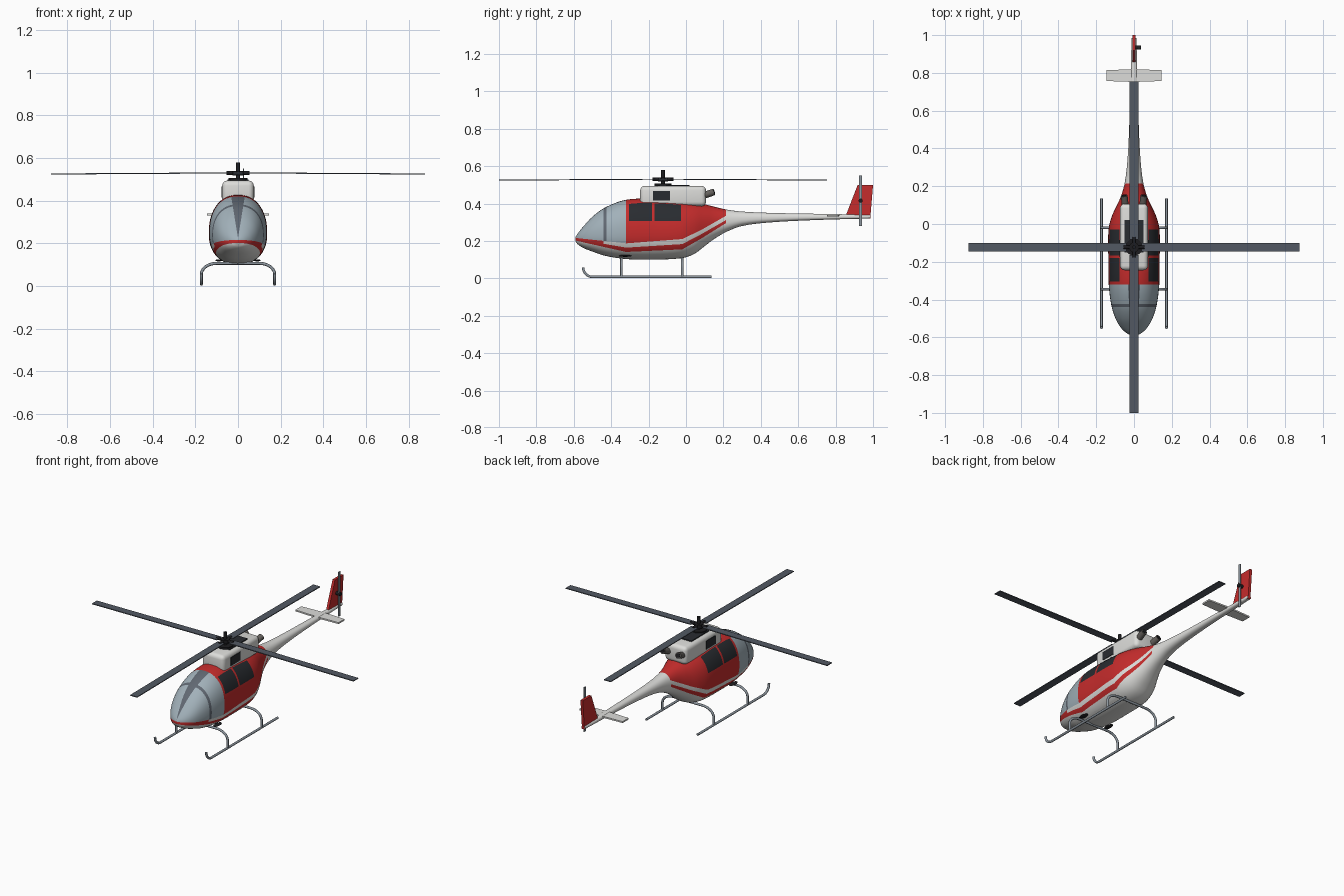
import bpy, bmesh, math
from mathutils import Matrix, Vector

if "Cube" in bpy.data.objects:
    bpy.data.objects.remove(bpy.data.objects["Cube"])


def material(name, r, g, b):
    m = bpy.data.materials.new(name)
    m.use_nodes = True
    m.diffuse_color = (r, g, b, 1)
    m.node_tree.nodes["Principled BSDF"].inputs["Base Color"].default_value = (r, g, b, 1)
    return m


WHITE = material("white_paint", 0.72, 0.72, 0.70)
RED = material("red_paint", 0.56, 0.025, 0.025)
GLASS = material("pale_glass", 0.36, 0.44, 0.49)
FRAME = material("glass_frame", 0.12, 0.14, 0.17)
DARK = material("dark_window", 0.022, 0.025, 0.03)
BLADE = material("blade_slate", 0.085, 0.10, 0.125)
STEEL = material("skid_steel", 0.27, 0.31, 0.35)
BLACK = material("black_metal", 0.012, 0.012, 0.014)
EXHAUST = material("exhaust_metal", 0.13, 0.12, 0.11)


def finish(name, bm, *mats, angle=35):
    bmesh.ops.recalc_face_normals(bm, faces=bm.faces)
    me = bpy.data.meshes.new(name)
    bm.to_mesh(me)
    bm.free()
    for m in mats:
        me.materials.append(m)
    me.shade_smooth()
    me.set_sharp_from_angle(angle=math.radians(angle))
    ob = bpy.data.objects.new(name, me)
    bpy.context.collection.objects.link(ob)
    return ob


def box(name, lo, hi, mat, bevel=0):
    lo, hi = Vector(lo), Vector(hi)
    bm = bmesh.new()
    bmesh.ops.create_cube(bm, size=1)
    bmesh.ops.scale(bm, vec=hi - lo, verts=bm.verts)
    bmesh.ops.translate(bm, vec=(lo + hi) / 2, verts=bm.verts)
    if bevel:
        bmesh.ops.bevel(bm, geom=bm.edges[:], offset=bevel, segments=4, profile=0.5, affect='EDGES')
    return finish(name, bm, mat)


def rod(name, a, b, r, mat, r2=None, sides=20):
    a, b = Vector(a), Vector(b)
    bm = bmesh.new()
    turn = (b - a).to_track_quat('Z', 'Y').to_matrix().to_4x4()
    bmesh.ops.create_cone(bm, cap_ends=True, segments=sides, radius1=r, radius2=r2 or r,
                          depth=(b - a).length, matrix=Matrix.Translation((a + b) / 2) @ turn)
    return finish(name, bm, mat)


def plate(name, outline, thickness, mat):
    """Extrude a closed outline symmetrically by a thickness vector."""
    t = Vector(thickness)
    bm = bmesh.new()
    face = bm.faces.new([bm.verts.new(Vector(p) - t / 2) for p in outline])
    ext = bmesh.ops.extrude_face_region(bm, geom=[face])
    bmesh.ops.translate(bm, vec=t, verts=[v for v in ext["geom"] if isinstance(v, bmesh.types.BMVert)])
    return finish(name, bm, mat)


def tube(name, points, r, mat):
    cu = bpy.data.curves.new(name, 'CURVE')
    cu.dimensions = '3D'
    cu.bevel_depth, cu.bevel_resolution, cu.use_fill_caps = r, 3, True
    sp = cu.splines.new('POLY')
    sp.points.add(len(points) - 1)
    for p, co in zip(sp.points, points):
        p.co = (*co, 1)
    sp.use_smooth = True
    cu.materials.append(mat)
    ob = bpy.data.objects.new(name, cu)
    bpy.context.collection.objects.link(ob)
    bpy.ops.object.select_all(action='DESELECT')
    ob.select_set(True)
    bpy.context.view_layer.objects.active = ob
    bpy.ops.object.convert(target='MESH')


# Fuselage and tail boom: stations of y, top, bottom, half width
STATIONS = [(-.592, .218, .202, .008), (-.58, .238, .183, .036), (-.55, .276, .163, .069),
            (-.5, .33, .143, .098), (-.43, .38, .12, .12), (-.32, .42, .103, .134),
            (-.18, .426, .1, .136), (-.03, .416, .107, .135), (.04, .408, .128, .118),
            (.1, .396, .172, .09), (.15, .383, .21, .068), (.215, .368, .248, .05),
            (.3, .357, .28, .038), (.45, .35, .299, .028), (.7, .345, .312, .02), (.985, .34, .32, .013)]


def slope(i, k):
    a, b = STATIONS[max(i - 1, 0)], STATIONS[min(i + 1, len(STATIONS) - 1)]
    return (b[k] - a[k]) / (b[0] - a[0])


def section(bm, y, top, bottom, half, n=56):
    mid, ring = bottom + 0.45 * (top - bottom), []
    for j in range(n):
        a = math.tau * j / n
        c, s = math.cos(a), math.sin(a)
        x = half * math.copysign(abs(c) ** 0.88, c)
        z = mid + (top - mid if s > 0 else mid - bottom) * math.copysign(abs(s) ** 0.88, s)
        ring.append(bm.verts.new((x, y, z)))
    return ring


bm = bmesh.new()
rings = []
for i in range(len(STATIONS) - 1):
    p, q = STATIONS[i], STATIONS[i + 1]
    h = q[0] - p[0]
    for t in (0, .25, .5, .75):
        vals = [(2*t**3 - 3*t*t + 1) * p[k] + (t**3 - 2*t*t + t) * h * slope(i, k)
                + (3*t*t - 2*t**3) * q[k] + (t**3 - t*t) * h * slope(i + 1, k) for k in (1, 2, 3)]
        rings.append(section(bm, p[0] + t * h, *vals))
rings.append(section(bm, *STATIONS[-1]))
for a, b in zip(rings, rings[1:]):
    for j in range(len(a)):
        k = (j + 1) % len(a)
        bm.faces.new((a[j], a[k], b[k], b[j]))
bm.faces.new(rings[0])
bm.faces.new(rings[-1])


def cut(co, no, y0=-1, y1=1):
    faces = [f for f in bm.faces if y0 < f.calc_center_median().y < y1]
    geom = set(faces)
    for f in faces:
        geom.update(f.edges)
        geom.update(f.verts)
    bmesh.ops.bisect_plane(bm, geom=list(geom), plane_co=co, plane_no=no, dist=1e-5)


# Paint lines: trim stripe edges as heights at each break along the body
BREAKS = (-.6, -.32, -.02, .08, .215)
EDGES = ((.217, .187, .21, .258, .335), (.212, .164, .183, .235, .312), (.204, .141, .155, .212, .296))
WINDOWS = ((-.305, -.181), (-.168, -.028))
SPLIT, ARCH, SILL, ROOF = -.32, (-.44, -.424), .307, .078
for y in (*BREAKS[1:], *ARCH, *WINDOWS[0], *WINDOWS[1]):
    cut((0, y, 0), (0, 1, 0))
for line in EDGES:
    for y0, y1, z0, z1 in zip(BREAKS, BREAKS[1:], line, line[1:]):
        cut((0, y0, z0), (0, z0 - z1, y1 - y0), y0, y1)
for side in (-1, 1):
    cut((0, 0, .225), (side, 0, -.165), -.6, SPLIT)
    cut((side * ROOF, 0, 0), (1, 0, 0), SPLIT, -.02)
cut((0, 0, SILL), (0, 0, 1), SPLIT, -.02)


def height(line, y):
    for y0, y1, z0, z1 in zip(BREAKS, BREAKS[1:], line, line[1:]):
        if y <= y1:
            return z0 + (z1 - z0) * (y - y0) / (y1 - y0)


def paint(c):
    if c.y > BREAKS[-1]:
        return 0
    upper, lower, belly = (height(e, c.y) for e in EDGES)
    if c.z < belly:
        return 0
    if c.z < upper:
        return 1 if c.z < lower or c.y < ARCH[0] else 0
    if c.y < SPLIT:
        framed = abs(c.x) < .165 * (c.z - .225) or ARCH[0] < c.y < ARCH[1]
        return 3 if framed else 2
    if c.z > SILL and abs(c.x) > ROOF and any(a < c.y < b for a, b in WINDOWS):
        return 4
    return 1


for f in bm.faces:
    f.material_index = paint(f.calc_center_median())
finish("fuselage", bm, WHITE, RED, GLASS, FRAME, DARK, angle=50)

# Engine housing with intakes, top cover and exhausts
box("engine_housing", (-.074, -.245, .385), (.074, .107, .494), WHITE, .024)
box("engine_top_cover", (-.05, -.15, .49), (.05, .02, .5), DARK)
for side, label in ((-1, "right"), (1, "left")):
    xs = sorted((side * .068, side * .077))
    box(label + "_intake", (xs[0], -.176, .415), (xs[1], -.085, .466), DARK)
    rod(label + "_exhaust", (side * .045, .085, .44), (side * .052, .15, .462), .018, EXHAUST)
    rod(label + "_exhaust_mouth", (side * .052, .149, .4617), (side * .0523, .152, .4627), .013, BLACK)

# Main rotor
HUB = Vector((0, -.123, .53))
rod("rotor_base", HUB - Vector((0, 0, .035)), HUB - Vector((0, 0, .024)), .045, BLACK)
rod("rotor_mast", HUB - Vector((0, 0, .04)), HUB + Vector((0, 0, .05)), .01, BLACK)
rod("rotor_hub", HUB - Vector((0, 0, .012)), HUB + Vector((0, 0, .01)), .026, BLACK)
for i in range(4):
    d = Vector((round(math.cos(i * math.pi / 2)), round(math.sin(i * math.pi / 2)), 0))
    w = Vector((-d.y, d.x, 0)) * .023
    root, tip = HUB + d * .04, HUB + d * .877 - Vector((0, 0, .005))
    plate(f"rotor_blade_{i + 1}", (root - w, tip - w, tip + w, root + w), (0, 0, .005), BLADE)
    rod(f"blade_grip_{i + 1}", HUB, HUB + d * .055, .009, BLACK, sides=12)

# Tail surfaces
plate("tail_fin", ((0, .857, .342), (0, .918, .5), (0, 1, .5), (0, .985, .32), (0, .93, .322)),
      (.016, 0, 0), RED)
plate("stabilizer", ((-.145, .757, .335), (0, .752, .335), (.145, .757, .335),
                     (.145, .814, .335), (0, .82, .335), (-.145, .814, .335)), (0, 0, .009), WHITE)

# Tail rotor
rod("tail_rotor_shaft", (0, .934, .415), (.036, .934, .415), .011, BLACK)
for s in (-1, 1):
    box("tail_rotor_blade_" + ("upper" if s > 0 else "lower"),
        (.024, .926, min(.415, .415 + s * .135)), (.028, .942, max(.415, .415 + s * .135)), STEEL)

# Landing skids, cross tubes and boarding steps
for side, label in ((-1, "right"), (1, "left")):
    bend = [(side * .172, -.5 - .05 * math.sin(a), .008 + .05 * (1 - math.cos(a)))
            for a in (math.pi / 2 * i / 6 for i in range(6, -1, -1))]
    tube(label + "_skid", bend + [(side * .172, .135, .008)], .007, STEEL)
    bm = bmesh.new()
    bmesh.ops.create_uvsphere(bm, u_segments=20, v_segments=10, radius=1)
    bmesh.ops.scale(bm, vec=(.016, .035, .005), verts=bm.verts)
    bmesh.ops.translate(bm, vec=(side * .09, -.325, .12), verts=bm.verts)
    finish(label + "_step", bm, BLACK)
for label, y in (("front", -.345), ("rear", -.02)):
    arc = [(.1 + .072 * math.cos(a), y, .054 + .052 * math.sin(a))
           for a in (math.pi / 2 * i / 8 for i in range(9))]
    half = [(.172, y, .008)] + arc
    tube(label + "_cross_tube", half + [(-x, v, z) for x, v, z in reversed(half)], .007, STEEL)
